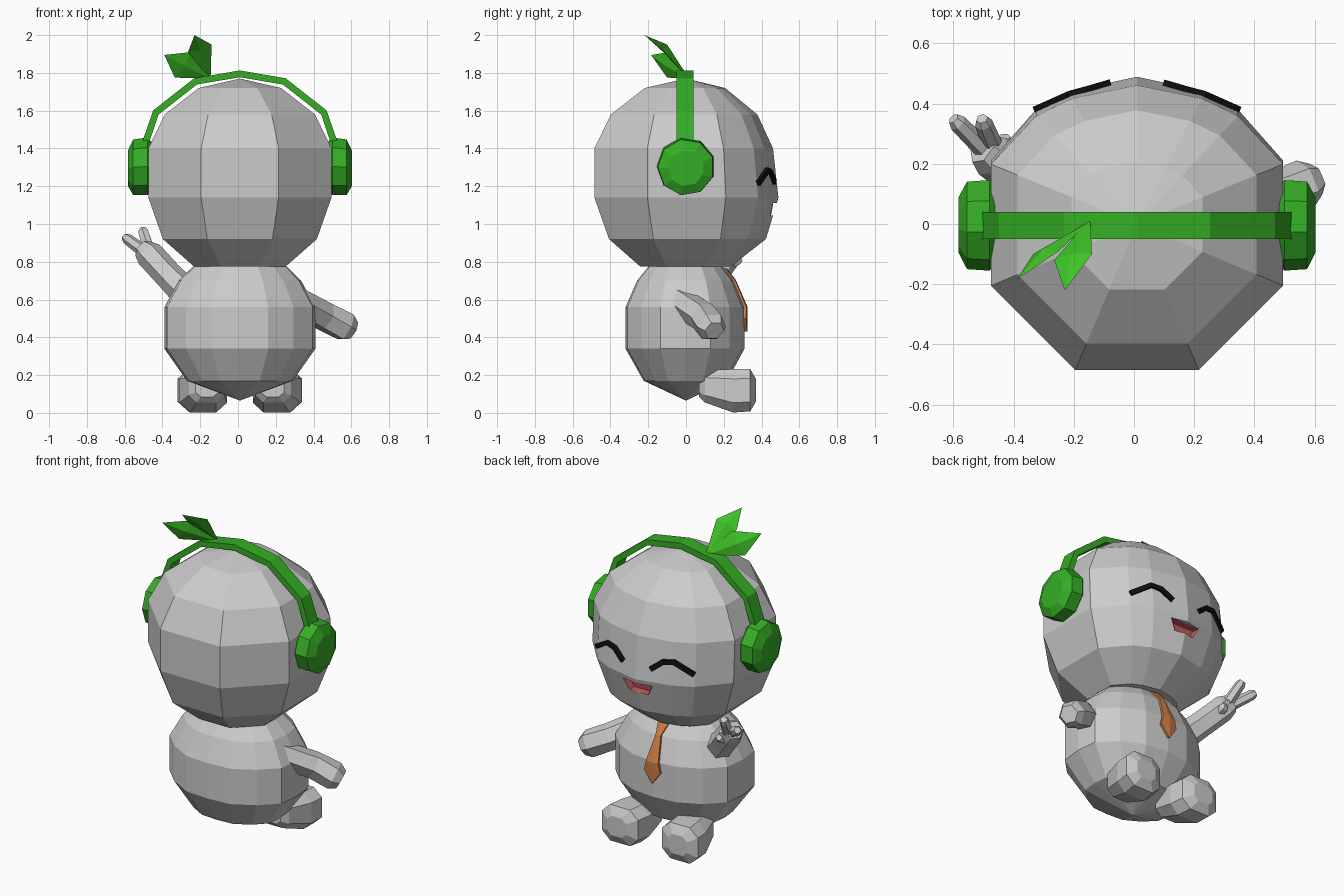
import bpy, bmesh, math
from mathutils import Vector

if "Cube" in bpy.data.objects:
    bpy.data.objects.remove(bpy.data.objects["Cube"])

CX = 0.01  # the figure's mirror plane


def material(name, rgb):
    m = bpy.data.materials.new(name)
    m.diffuse_color = (*rgb, 1)
    m.use_nodes = True
    m.node_tree.nodes["Principled BSDF"].inputs["Base Color"].default_value = m.diffuse_color
    return m


GREEN = material("green", (0.035, 0.42, 0.018))
LEAF = material("leaf_green", (0.05, 0.55, 0.02))
BLACK = material("black", (0.005, 0.005, 0.005))
PINK = material("pink", (0.55, 0.1, 0.11))
ORANGE = material("orange", (0.6, 0.2, 0.06))


def make(name, verts, faces, mat=None):
    bm = bmesh.new()
    vs = [bm.verts.new(v) for v in verts]
    for f in faces:
        bm.faces.new([vs[i] for i in f])
    bmesh.ops.recalc_face_normals(bm, faces=bm.faces)
    me = bpy.data.meshes.new(name)
    bm.to_mesh(me)
    bm.free()
    ob = bpy.data.objects.new(name, me)
    bpy.context.collection.objects.link(ob)
    if mat:
        me.materials.append(mat)
    return ob


def loft(name, rings, mat=None, start=None, end=None, cap_end=True):
    """Skin equal rings; the ends close with a flat cap or a pole point."""
    n = len(rings[0])
    verts = [v for r in rings for v in r]
    faces = [(k * n + i, k * n + (i + 1) % n, (k + 1) * n + (i + 1) % n, (k + 1) * n + i)
             for k in range(len(rings) - 1) for i in range(n)]
    for base, pole in ((0, start), ((len(rings) - 1) * n, end)):
        if pole:
            verts.append(pole)
            faces += [(base + i, base + (i + 1) % n, len(verts) - 1) for i in range(n)]
        elif base == 0 or cap_end:
            faces.append(tuple(range(base, base + n)))
    return make(name, verts, faces, mat)


def tube(name, path, radii, sides=6, mat=None, turn=0.0):
    path = [Vector(p) for p in path]
    rings = []
    for i, (p, r) in enumerate(zip(path, radii)):
        d = (path[min(i + 1, len(path) - 1)] - path[max(i - 1, 0)]).normalized()
        q = d.to_track_quat('Z', 'Y')
        rings.append([p + q @ Vector((r * math.cos(a), r * math.sin(a), 0))
                      for a in (turn + math.tau * k / sides for k in range(sides))])
    return loft(name, rings, mat)


def mirrored_outline(half):
    """Half outline from back centre to front centre, completed on the other side."""
    return half + [(-x, y) for x, y in reversed(half) if x > 0]


def on_front(ob, x, z, lift):
    hit, loc, _, _ = ob.ray_cast((x, 2, z), (0, -1, 0))
    return Vector((x, (loc.y if hit else 0.3) + lift, z))


# Head: octagonal back, finer rounded face
outline = mirrored_outline([(0.205, -0.485), (0.485, -0.205), (0.485, 0.205),
                            (0.335, 0.37), (0.215, 0.43), (0, 0.475)])
levels = [(0.775, 0.5, 1), (0.92, 0.84, 1.06), (1.14, 1, 1.03), (1.4, 1, 0.97),
          (1.58, 0.82, 0.97), (1.72, 0.45, 0.97)]
head = loft("head", [[(CX + x * s, y * s * (f if y > 0 else 1), z) for x, y in outline]
                     for z, s, f in levels], end=(CX, 0, 1.77))

# Body
outline = mirrored_outline([(0, -0.32), (0.15, -0.31), (0.285, -0.235), (0.385, -0.135), (0.4, 0),
                            (0.385, 0.13), (0.285, 0.23), (0.15, 0.295), (0, 0.31)])
levels = [(0.17, 0.7), (0.34, 1), (0.56, 1), (0.7, 0.81), (0.775, 0.62)]
body = loft("body", [[(CX + x * s, y * s, z) for x, y in outline] for z, s in levels],
            start=(CX, 0, 0.065))
bpy.context.view_layer.update()

# Lowered arm
tube("lowered_arm", [(0.26, -0.08, 0.62), (0.46, 0.09, 0.51), (0.57, 0.135, 0.455), (0.605, 0.15, 0.435)],
     [0.075, 0.08, 0.082, 0.055])

# Raised arm with two fingers and a thumb
tube("raised_arm", [(-0.25, 0.06, 0.61), (-0.36, 0.14, 0.72), (-0.47, 0.225, 0.84), (-0.505, 0.25, 0.87)],
     [0.085, 0.075, 0.075, 0.055])
tube("outer_finger", [(-0.49, 0.24, 0.85), (-0.585, 0.335, 0.92), (-0.6, 0.35, 0.932)], [0.034, 0.03, 0.02])
tube("inner_finger", [(-0.46, 0.24, 0.83), (-0.5, 0.335, 0.955), (-0.505, 0.35, 0.973)], [0.034, 0.03, 0.02])
tube("thumb", [(-0.43, 0.2, 0.78), (-0.43, 0.275, 0.81), (-0.43, 0.29, 0.82)], [0.034, 0.03, 0.02])

for side, word in ((-1, "left"), (1, "right")):
    # Feet: blocky, bevelled and widening toward the toes
    rings = []
    for y, zc, r in ((0.07, 0.14, 0.055), (0.1, 0.14, 0.085), (0.25, 0.117, 0.115), (0.34, 0.12, 0.112), (0.37, 0.12, 0.06)):
        b = r * 0.55
        sec = [(r, b), (b, r), (-b, r), (-r, b), (-r, -b), (-b, -r), (b, -r), (r, -b)]
        rings.append([(CX + side * (0.165 + y * 0.12 + u * 1.1), y, zc + v) for u, v in sec])
    loft(word + "_foot", rings)

    # Headphone cups
    rings = [[(CX + side * x, r * math.cos(a), zc + r * math.sin(a))
              for a in (math.tau * (k + 0.5) / 9 for k in range(9))]
             for x, r, zc in ((0.45, 0.12, 1.3), (0.49, 0.155, 1.305), (0.565, 0.15, 1.3), (0.593, 0.095, 1.295))]
    loft(word + "_ear_cup", rings, GREEN)

    # Closed smiling eyes
    arc = [(0.095, 1.22), (0.165, 1.275), (0.225, 1.285), (0.335, 1.215)]
    tube(word + "_eye", [on_front(head, CX + side * x, z, 0.004) for x, z in arc],
         [0.02] * 4, 4, BLACK, math.pi / 4)

# Headband
half = [(0, 1.795), (0.235, 1.755), (0.445, 1.59), (0.51, 1.4), (0.525, 1.28)]
path = [(-x, z) for x, z in reversed(half[1:])] + half
rings = []
for i, (x, z) in enumerate(path):
    a, b = path[max(i - 1, 0)], path[min(i + 1, len(path) - 1)]
    n = Vector((a[1] - b[1], b[0] - a[0])).normalized() * 0.018
    rings.append([(CX + x + s * n.x, y, z + s * n.y)
                  for s, y in ((1, -0.05), (1, 0.04), (-1, 0.04), (-1, -0.05))])
loft("headband", rings, GREEN)


# Leaves: diamond blades with a raised midrib
def leaf(name, base, edge_a, edge_b, tip):
    a, b = Vector(edge_a), Vector(edge_b)
    n = (b - a).cross(Vector(tip) - Vector(base)).normalized() * 0.018
    mid = (a + b) / 2
    make(name, [base, a, tip, b, mid + n, mid - n],
         [(i, (i + 1) % 4, k) for i in range(4) for k in (4, 5)], LEAF)


leaf("upright_leaf", (-0.145, 0.02, 1.765), (-0.265, -0.12, 1.91), (-0.14, -0.1, 1.95), (-0.23, -0.22, 2.0))
leaf("side_leaf", (-0.145, 0.01, 1.77), (-0.335, -0.1, 1.775), (-0.25, -0.09, 1.91), (-0.39, -0.185, 1.895))

# Open mouth: a recess cut into the head, lined in pink
shape = [(-0.1, 1.11), (0.1, 1.11), (0.065, 1.045), (-0.065, 1.045)]


def mouth_ring(depth, scale):
    return [on_front(head, CX + x * scale, 1.08 + (z - 1.08) * scale, depth) for x, z in shape]


inner, rim, outer = mouth_ring(-0.04, 0.9), mouth_ring(0.003, 0.98), mouth_ring(0.05, 1)
cut_back = mouth_ring(-0.05, 1)
loft("mouth_lining", [inner, rim], PINK, cap_end=False)
cutter = loft("mouth_cutter", [cut_back, outer])
cutter.hide_render = True
cutter.hide_viewport = True
cut = head.modifiers.new("mouth", 'BOOLEAN')
cut.operation = 'DIFFERENCE'
cut.solver = 'EXACT'
cut.object = cutter

# Necktie: knot and blade
rows = [(0.035, 0.765), (0.018, 0.705), (0.042, 0.56), (0.055, 0.5), (0.004, 0.43)]
rings = []
for w, z in rows:
    rings.append([on_front(body, CX + s * w, z, lift)
                  for s, lift in ((-1, 0.014), (0, 0.016), (1, 0.014), (1, -0.01), (-1, -0.01))])
loft("necktie", rings, ORANGE)
